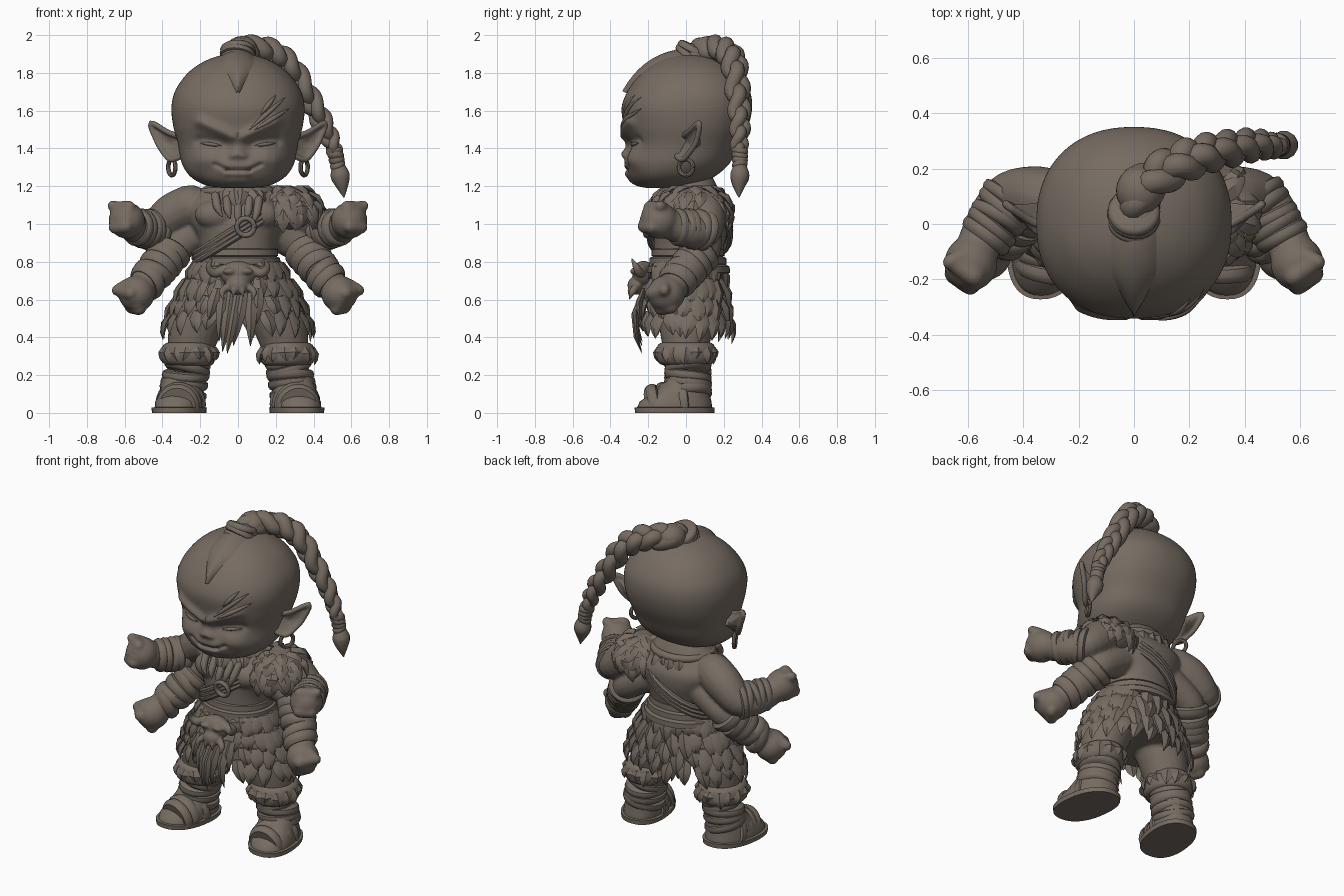
import bpy, bmesh, math, random
from mathutils import Vector, Matrix
from mathutils.bvhtree import BVHTree

random.seed(4)
if "Cube" in bpy.data.objects:
    bpy.data.objects.remove(bpy.data.objects["Cube"])

clay = bpy.data.materials.new("brown_clay")
clay.use_nodes = True
clay.diffuse_color = (.18, .148, .121, 1)
clay.node_tree.nodes["Principled BSDF"].inputs["Base Color"].default_value = clay.diffuse_color
built = []


def finish(name, bm, voxel=0):
    """Turn a bmesh into an object; a voxel size fuses its volumes."""
    bmesh.ops.recalc_face_normals(bm, faces=bm.faces)
    mesh = bpy.data.meshes.new(name)
    bm.to_mesh(mesh)
    bm.free()
    mesh.materials.append(clay)
    obj = bpy.data.objects.new(name, mesh)
    bpy.context.collection.objects.link(obj)
    built.append(obj)
    if voxel:
        remesh = obj.modifiers.new("fuse", "REMESH")
        remesh.mode, remesh.voxel_size, remesh.use_smooth_shade = "VOXEL", voxel, True
        relax = obj.modifiers.new("relax", "SMOOTH")
        relax.iterations = 4


def spline(pts, k):
    padded, out = [pts[0], *pts, pts[-1]], []
    for i in range(len(pts) - 1):
        for j in range(k):
            t = j / k
            out.append(tuple(.5 * (2*q + (r-p)*t + (2*p - 5*q + 4*r - s)*t*t + (3*q - p - 3*r + s)*t**3)
                             for p, q, r, s in zip(*padded[i:i + 4])))
    return out + [tuple(pts[-1])]


def skin(bm, loops):
    rows = [[bm.verts.new(v) for v in loop] for loop in loops]
    n = len(rows[0])
    for a, b in zip(rows, rows[1:]):
        for i in range(n):
            bm.faces.new((a[i], a[(i + 1) % n], b[(i + 1) % n], b[i]))
    bm.faces.new(rows[0])
    bm.faces.new(rows[-1])


def loft(bm, rings, n=40, power=2, k=1):
    """Stack of rounded outlines: (x, y, z, half width, half depth)."""
    def corner(c):
        return math.copysign(abs(c) ** (2 / power), c)
    turns = [math.tau * i / n for i in range(n)]
    skin(bm, [[Vector((x + rx * corner(math.cos(a)), y + ry * corner(math.sin(a)), z)) for a in turns]
              for x, y, z, rx, ry in spline(rings, k)])


def frames(path):
    """Yield centre, tangent, two normals and radius along a path."""
    pts = [Vector(p[:3]) for p in path]
    side = None
    for i, c in enumerate(pts):
        tan = (pts[min(i + 1, len(pts) - 1)] - pts[max(i - 1, 0)]).normalized()
        side = tan.orthogonal() if side is None else side - tan * side.dot(tan)
        side.normalize()
        yield c, tan, side.copy(), tan.cross(side), path[i][3]


def sweep(bm, pts, n=12, k=4, round_ends=True, tilt=0):
    rows = list(frames(spline(pts, k)))
    if round_ends:
        def cap(row, sign):
            c, t, u, v, r = row
            return [(c + t * r * f * sign, t, u, v, r * g) for f, g in ((.5, .85), (.85, .5), (.98, .15))]
        rows = cap(rows[0], -1)[::-1] + rows + cap(rows[-1], 1)
    skin(bm, [[c + r * (u * math.cos(a) + v * math.sin(a)) + t * tilt * r * math.cos(a)
               for a in (math.tau * i / n for i in range(n))] for c, t, u, v, r in rows])


def ball(bm, centre, radii):
    bmesh.ops.create_uvsphere(bm, u_segments=20, v_segments=14, radius=1,
                              matrix=Matrix.Translation(centre) @ Matrix.Diagonal((*radii, 1)))


def wraps(bm, a, b, ra, rb, count):
    """Overlapping cloth bands around a limb."""
    a, b = Vector(a), Vector(b)
    for i in range(count):
        p, q = a.lerp(b, (i - .15) / count), a.lerp(b, (i + 1.15) / count)
        r = ra + (rb - ra) * i / count
        band = [(*p.lerp(q, f), r * g) for f, g in ((0, .9), (.15, 1.03), (.5, 1.06), (.8, 1.0), (1, .88))]
        sweep(bm, band, 24, 1, False, random.uniform(-.25, .25))


def tuft(bm, base, down, out, length, width):
    """One pointed, curved tuft of hide."""
    base, down, out = Vector(base), Vector(down).normalized(), Vector(out).normalized()
    side = down.cross(out).normalized()
    down = (down + side * random.uniform(-.25, .25)).normalized()
    length *= random.uniform(.8, 1.2)
    loops = []
    for t, w in ((0, .7), (.4, 1), (.75, .6), (1, .05)):
        c = base + down * length * t + out * length * .15 * math.sin(t * 3)
        loops.append([c + side * width * w, c + out * .018 * w, c - side * width * w, c - out * .018 * w])
    skin(bm, loops)


def circle(c, r, u, v, thick):
    return [(*(Vector(c) + r * (Vector(u) * math.cos(a) + Vector(v) * math.sin(a))), thick)
            for a in (math.tau * i / 24 for i in range(25))]


# Head: lofted skull with the face pushed in and out along strokes
bm = bmesh.new()
loft(bm, [(0, -.12, 1.19, .07, .08), (0, -.1, 1.205, .17, .16), (0, -.075, 1.25, .25, .225), (0, -.04, 1.32, .297, .27),
          (0, -.012, 1.42, .317, .295), (0, 0, 1.52, .343, .33), (0, .005, 1.62, .352, .345), (0, .015, 1.71, .33, .32),
          (0, .02, 1.8, .265, .255), (0, .02, 1.86, .18, .175), (0, .02, 1.893, .09, .09), (0, .02, 1.9, .02, .02)],
     200, 2.25, 14)
strokes = [(.035, 1.465, .2, 1.54, .03, .03), (.08, 1.42, .2, 1.44, .03, -.022),   # brow, socket
           (.1, 1.42, .19, 1.43, .016, .012), (.16, 1.345, .19, 1.34, .055, .025),  # eyelid, cheek
           (0, 1.45, 0, 1.39, .026, .012), (0, 1.368, .008, 1.368, .026, .026),     # nose bridge, tip
           (.034, 1.362, .036, 1.36, .016, .014), (0, 1.3, .06, 1.305, .045, .018),  # nostril, muzzle
           (0, 1.287, .06, 1.285, .012, -.012), (.06, 1.285, .12, 1.315, .012, -.014),  # mouth
           (0, 1.262, .05, 1.265, .016, .008), (0, 1.225, .03, 1.225, .03, .012)]   # lip, chin
for v in bm.verts:
    if v.co.y < -.08:
        push = 0
        for x0, z0, x1, z1, width, amount in strokes:
            a, d = Vector((x0, z0)), Vector((x1 - x0, z1 - z0))
            p = Vector((abs(v.co.x), v.co.z)) - a
            gap = (p - d * max(0, min(1, p.dot(d) / d.length_squared))).length
            push += amount * math.exp(-(gap / width) ** 2)
        v.co.y -= push
bm.normal_update()
skull = BVHTree.FromBMesh(bm)
finish("head", bm)

# Raised scars and closed eyelid edges laid on the face
bm = bmesh.new()
for marks, sides, thick in (([(.06, 1.5, .25, 1.67), (.09, 1.5, .27, 1.61), (.12, 1.58, .2, 1.68)], (1,), .011),
                            ([(.09, 1.415, .2, 1.43)], (1, -1), .008)):
    for s in sides:
        for x0, z0, x1, z1 in marks:
            line = []
            for i in range(9):
                t = i / 8
                hit = skull.ray_cast(Vector((s * (x0 + (x1 - x0) * t), -3, z0 + (z1 - z0) * t)), Vector((0, 1, 0)))[0]
                line.append((*hit, .002 + thick * math.sin(math.pi * t)))
            sweep(bm, line, 10, 2)
finish("scars_and_eyelids", bm)

# Pointed ears and hoop earrings
for s, label in ((1, "left"), (-1, "right")):
    bm = bmesh.new()
    rim = [(s * x, y, z) for x, y, z in ((.29, -.02, 1.46), (.37, .01, 1.485), (.462, .07, 1.535), (.43, .055, 1.44),
                                         (.395, .02, 1.38), (.355, -.02, 1.34), (.3, -.05, 1.36))]
    ring = [bm.verts.new(p) for p in rim]
    for hub in ((s * .35, .02, 1.42), (s * .33, .08, 1.42)):
        mid = bm.verts.new(hub)
        for i in range(len(ring)):
            bm.faces.new((ring[i], ring[(i + 1) % len(ring)], mid))
    sweep(bm, [(*p, .016) for p in rim], 8)
    finish(label + "_ear", bm, .007)
    bm = bmesh.new()
    sweep(bm, circle((s * .35, 0, 1.3), .042, (s * .45, .9, 0), (0, 0, 1), .012), 8, 1, False)
    finish(label + "_earring", bm)

# Swept-back strip of hair lying on the skull
bm = bmesh.new()
rows = []
for i in range(15):
    t = i / 14
    half = .008 + .08 * min(1, t * 2.6) ** .8
    row = []
    for j in range(9):
        u = j / 4 - 1
        hit, normal, _, _ = skull.ray_cast(Vector((u * half, -.315 + .36 * t, 3)), Vector((0, 0, -1)))
        row.append(bm.verts.new(hit + normal * (.022 * (1 - u * u) + .006 * (1 - abs(u)) - .003)))
    rows.append(row)
for a, b in zip(rows, rows[1:]):
    for j in range(8):
        bm.faces.new((a[j], a[j + 1], b[j + 1], b[j]))
finish("hair_strip", bm)

# Topknot, three-strand braid, binding and tip
bm = bmesh.new()
wraps(bm, (0, .01, 1.85), (.0, .05, 1.935), .093, .088, 3)
wraps(bm, (.51, .285, 1.4), (.53, .285, 1.3), .042, .038, 4)
finish("hair_bindings", bm)
centre = spline([(0, .04, 1.88, .08), (.02, .12, 1.91, .075), (.11, .19, 1.92, .07), (.2, .235, 1.89, .068),
                 (.28, .26, 1.82, .064), (.36, .275, 1.69, .06), (.43, .285, 1.57, .054), (.48, .285, 1.47, .047),
                 (.51, .28, 1.39, .04)], 12)
bm = bmesh.new()
for strand in range(3):
    path = []
    for i, (c, _, u, v, r) in enumerate(frames(centre)):
        a = i * .19 + strand * math.tau / 3
        path.append((*(c + u * r * .5 * math.cos(a) + v * r * .4 * math.sin(2 * a)), r * .64))
    sweep(bm, path, 12, 1)
finish("braid", bm)
bm = bmesh.new()
sweep(bm, [(.53, .285, 1.32, .03), (.54, .285, 1.26, .052), (.55, .28, 1.21, .038), (.56, .28, 1.145, .005)])
ball(bm, (.02, .12, 1.92), (.085, .09, .075))
finish("hair_tip_and_knot", bm)

# Torso, four arms with fists, and thighs fused into one body
uppers = ((.25, .07, 1.1, .11), (.35, .1, 1.05, .11), (.45, .1, .97, .09), (.515, .02, .96, .085), (.565, -.09, 1.0, .08))
lowers = ((.16, .08, .98, .1), (.28, .1, .91, .09), (.36, .09, .85, .085), (.44, .0, .75, .09), (.505, -.07, .67, .08))
bm = bmesh.new()
loft(bm, [(0, .01, .5, .2, .15), (0, .01, .7, .22, .18), (0, .01, .82, .2, .18), (0, .02, .92, .21, .19),
          (0, .03, 1.0, .25, .2), (0, .04, 1.08, .27, .19), (0, .03, 1.15, .22, .16), (0, .02, 1.25, .13, .12)], 40, 2.2, 4)
for s in (1, -1):
    ball(bm, (s * .11, -.1, 1.05), (.12, .08, .08))
    for arm in (uppers, lowers):
        path = [(s * x, y, z, r) for x, y, z, r in arm]
        sweep(bm, path, 16)
        wrist = Vector(path[-1][:3])
        ahead = (wrist - Vector(path[-2][:3])).normalized()
        across = (Vector((0, 0, 1)) - ahead * ahead.z).normalized()
        fist = wrist + ahead * .06
        inward = across.cross(ahead) * s
        ball(bm, fist, (.097, .1, .097))
        for k in range(4):
            knuckle = fist + ahead * .06 + across * (k - 1.5) * .036
            sweep(bm, [(*(knuckle - inward * .03), .037), (*(knuckle + inward * .04 - ahead * .015), .037)], 10, 1)
        thumb = fist + across * .065 + inward * .03
        sweep(bm, [(*thumb, .032), (*(thumb + ahead * .05 + inward * .04), .03)], 10, 1)
    sweep(bm, [(s * .17, .0, .6, .15), (s * .225, .0, .46, .143), (s * .26, .0, .3, .115)], 20)
finish("body", bm, .011)

# Forearm and shin bandages, fur cuffs, boots
for s, label in ((1, "left"), (-1, "right")):
    bm = bmesh.new()
    wraps(bm, (s * .44, .1, .965), (s * .545, -.06, .985), .107, .092, 5)
    wraps(bm, (s * .35, .09, .86), (s * .495, -.06, .68), .107, .096, 5)
    wraps(bm, (s * .26, .01, .3), (s * .295, .01, .09), .117, .122, 5)
    finish(label + "_bandages", bm)
    bm = bmesh.new()
    loft(bm, [(s * .255, 0, .25, .11, .11), (s * .262, 0, .265, .135, .145), (s * .266, 0, .31, .146, .157),
              (s * .26, 0, .36, .135, .148), (s * .25, 0, .375, .11, .12)], 32, 2, 3)
    for i in range(15):
        a = math.tau * i / 15
        out = Vector((math.cos(a), math.sin(a), 0))
        tuft(bm, (s * .26 + out.x * .133, out.y * .143, .35), (out.x * .1, out.y * .1, -1), out, .085, .036)
    finish(label + "_fur_cuff", bm)
    bm = bmesh.new()
    foot = [(.308, -.06, 0, .14, .21), (.308, -.06, .028, .143, .212), (.308, -.06, .03, .126, .198),
            (.306, -.055, .06, .126, .19), (.302, -.03, .1, .115, .155), (.295, .005, .15, .11, .122), (.29, .015, .2, .1, .105)]
    loft(bm, [(s * x, *rest) for x, *rest in foot], 40, 2.3)
    for v in bm.verts:  # toes turn outward
        v.co.x += s * -.12 * (v.co.y + .03)
    wraps(bm, (s * .3, .0, .05), (s * .32, -.19, .035), .128, .105, 4)
    for v in bm.verts:
        if v.co.z < 0:
            v.co.z = .015
    finish(label + "_boot", bm)

# Skirt of layered hide strips, with long strips at the front
bm = bmesh.new()
loft(bm, [(0, 0, .82, .21, .18), (0, 0, .72, .27, .195), (0, 0, .6, .325, .2), (0, 0, .5, .345, .205)], 40, 2, 3)
for row, (z, rx, ry, length) in enumerate(((.8, .23, .18, .14), (.71, .285, .195, .15), (.62, .325, .205, .15), (.54, .35, .215, .14))):
    for i in range(24):
        a = math.tau * (i + row / 2) / 24
        out = Vector((math.cos(a), math.sin(a), 0))
        tuft(bm, (out.x * rx, out.y * ry, z), (out.x * .3, out.y * .12, -1), out, length + .02 * out.y, .042)
finish("hide_skirt", bm)
bm = bmesh.new()
for i in range(7):
    x = (i - 3) * .036
    tuft(bm, (x, -.22, .66), (x * .4, -.02, -1), (0, -1, 0), .38 - abs(x) * 1.6, .034)
finish("front_cloth", bm)

# Belt and beast-skull buckle
bm = bmesh.new()
for z, r in ((.85, .205), (.805, .217), (.76, .235)):
    loft(bm, [(0, .01, z - .027, r - .015, r - .035), (0, .01, z - .018, r + .008, r - .012),
              (0, .01, z + .015, r + .006, r - .014), (0, .01, z + .025, r - .018, r - .035)], 48, 2.1)
finish("belt", bm)
bm = bmesh.new()
ball(bm, (0, -.225, .735), (.095, .06, .07))
ball(bm, (0, -.26, .675), (.06, .05, .05))
for s in (1, -1):
    ball(bm, (s * .045, -.275, .75), (.035, .02, .018))
    sweep(bm, [(s * .07, -.23, .76, .028), (s * .125, -.245, .74, .026), (s * .155, -.265, .775, .018), (s * .135, -.29, .82, .004)])
    sweep(bm, [(s * .05, -.26, .67, .022), (s * .085, -.285, .64, .018), (s * .075, -.3, .6, .004)])
    sweep(bm, [(s * .022, -.295, .65, .016), (s * .026, -.3, .61, .004)])
finish("skull_buckle", bm, .006)

# Fur mantle over the left shoulder and around the neck
bm = bmesh.new()
core, size = Vector((.27, .045, 1.085)), Vector((.155, .185, .115))
ball(bm, core, size)
for row, lift in enumerate((1.2, .75, .3, -.05)):
    count = 8 + row * 4
    for i in range(count):
        a = math.tau * (i + row / 2) / count
        out = Vector((math.cos(a) * math.cos(lift), math.sin(a) * math.cos(lift), math.sin(lift)))
        down = Vector((math.cos(a) * math.sin(lift), math.sin(a) * math.sin(lift), -math.cos(lift) - .1))
        tuft(bm, core + out * size, down, out + Vector((0, 0, .2)), .11, .04)
for i in range(22):
    a = math.tau * i / 22
    out = Vector((math.cos(a), math.sin(a), 0))
    if out.x > -.5:
        tuft(bm, (out.x * .15, .02 + out.y * .14, 1.19), (out.x * .55, out.y * .4, -.8), (out.x, out.y, .5), .12, .038)
finish("fur_mantle", bm)

# Neckline, chest strap, ring and fangs
bm = bmesh.new()
sweep(bm, [(x, y * .85 + .03, 1.17, r) for x, y, _, r in circle((0, 0, 0), .18, (1, 0, 0), (0, 1, 0), .024)], 10, 1, False)
for shift in (-.025, 0, .025):
    sweep(bm, [(x, y * .93 + .02, .96 + x * .62 + shift, .019)
               for x, y, _, r in circle((0, 0, 0), .228, (1, 0, 0), (0, 1, 0), 1)], 8, 1, False)
sweep(bm, circle((.04, -.22, .985), .045, (1, 0, 0), (0, -.2, 1), .014), 10, 1, False)
finish("chest_strap", bm)
bm = bmesh.new()
for x, z, length in ((-.12, 1.12, .08), (-.06, 1.1, .07), (0, 1.09, .1), (.06, 1.1, .08), (.11, 1.1, .1)):
    sweep(bm, [(x, -.15, z + .03, .022), (x * .9, -.195, z - length * .4, .021), (x * .7, -.21, z - length, .004)])
finish("fang_necklace", bm)

for obj in bpy.context.selected_objects:
    obj.select_set(False)
for obj in built:
    obj.select_set(True)
bpy.context.view_layer.objects.active = built[0]
bpy.ops.object.shade_smooth_by_angle(angle=math.radians(40))
